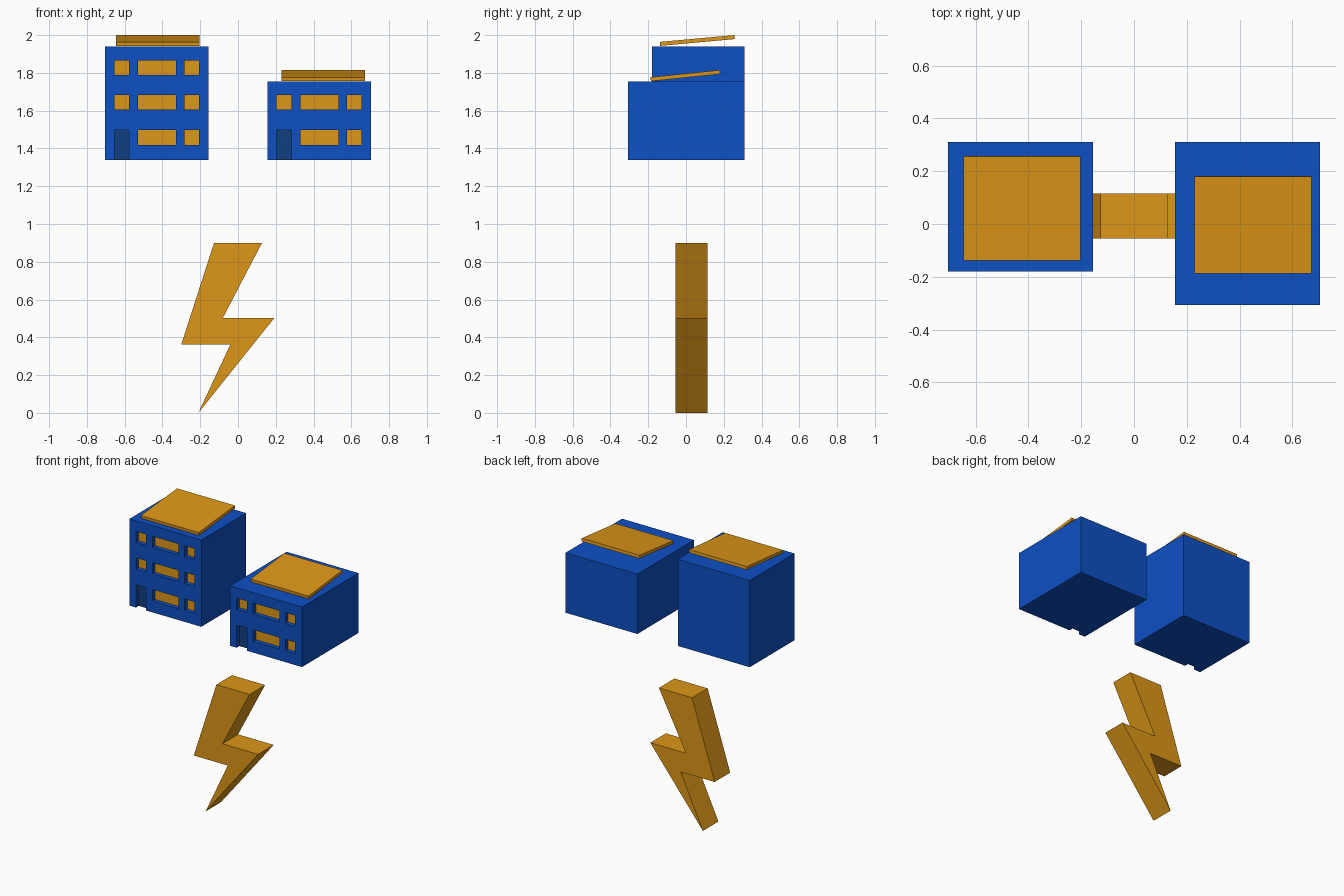
import bpy, bmesh, math
from mathutils import Matrix, Vector

if "Cube" in bpy.data.objects:
    bpy.data.objects.remove(bpy.data.objects["Cube"])


def material(name, color):
    m = bpy.data.materials.new(name)
    m.diffuse_color = (*color, 1)
    m.use_nodes = True
    m.node_tree.nodes["Principled BSDF"].inputs["Base Color"].default_value = m.diffuse_color
    return m


BLUE = material("blue", (0.004, 0.08, 0.55))
ORANGE = material("orange", (0.73, 0.31, 0.009))
DARK = material("dark_blue", (0.005, 0.05, 0.22))


def boxes(name, extents, mat):
    """One object made of boxes, each given as (x0, x1, y0, y1, z0, z1)."""
    bm = bmesh.new()
    for x0, x1, y0, y1, z0, z1 in extents:
        m = Matrix.Translation(((x0 + x1) / 2, (y0 + y1) / 2, (z0 + z1) / 2))
        bmesh.ops.create_cube(bm, size=1, matrix=m @ Matrix.Diagonal((x1 - x0, y1 - y0, z1 - z0, 1)))
    return finish(name, bm, mat)


def finish(name, bm, mat):
    me = bpy.data.meshes.new(name)
    bm.to_mesh(me)
    bm.free()
    me.materials.append(mat)
    ob = bpy.data.objects.new(name, me)
    bpy.context.collection.objects.link(ob)
    return ob


BASE = 1.34
RECESS, PANE = 0.03, 0.01
COLUMNS = [(0.05, 0.127), (0.175, 0.376), (0.422, 0.498)]
ROWS = [(1.418, 1.498), (1.606, 1.683), (1.79, 1.866)]


def building(side, x, y0, y1, top, floors, roof_x, roof_y, roof_z, tilt):
    # Openings: the lower left one is a door reaching the base
    door = (*COLUMNS[0], BASE, ROWS[0][1])
    windows = [(*c, *r) for i, r in enumerate(ROWS[:floors])
               for j, c in enumerate(COLUMNS) if (i, j) != (0, 0)]

    # Walls with recessed openings
    walls = boxes(side + "_building_walls", [(x, x + 0.55, y0, y1, BASE, top)], BLUE)
    depth = y0 + RECESS + PANE
    cuts = [(x + a, x + b, y0 - 0.1, depth, c, d) for a, b, c, d in windows]
    cuts.append((x + door[0], x + door[1], y0 - 0.1, depth, BASE - 0.1, door[3]))
    cutter = boxes(side + "_opening_cutter", cuts, BLUE)
    mod = walls.modifiers.new("openings", 'BOOLEAN')
    mod.operation, mod.solver, mod.object = 'DIFFERENCE', 'EXACT', cutter
    bpy.context.view_layer.update()
    walls.data = bpy.data.meshes.new_from_object(
        walls.evaluated_get(bpy.context.evaluated_depsgraph_get()))
    walls.modifiers.clear()
    bpy.data.objects.remove(cutter)

    # Window panes and door set at the back of the recesses
    pane = lambda o: (x + o[0], x + o[1], y0 + RECESS, depth, o[2], o[3])
    boxes(side + "_windows", [pane(w) for w in windows], ORANGE)
    boxes(side + "_door", [pane(door)], DARK)

    # Tilted roof panel, pivoting on its lower front edge
    panel = boxes(side + "_roof_panel", [(0, 0.443, 0, roof_y[1] - roof_y[0], 0, 0.021)], ORANGE)
    panel.location = Vector((roof_x, roof_y[0], roof_z))
    panel.rotation_euler.x = math.radians(tilt)


building("left", -0.705, -0.18, 0.31, 1.94, 3, -0.646, (-0.137, 0.26), 1.943, 5.2)
building("right", 0.155, -0.307, 0.31, 1.755, 2, 0.229, (-0.186, 0.184), 1.756, 5.9)

# Lightning bolt: extruded outline
outline = [(-0.127, 0.90), (-0.30, 0.363), (-0.04, 0.363), (-0.21, 0.0),
           (0.193, 0.503), (-0.08, 0.503), (0.127, 0.90)]
bm = bmesh.new()
face = bm.faces.new([bm.verts.new((px, -0.055, pz)) for px, pz in outline])
ext = bmesh.ops.extrude_face_region(bm, geom=[face], use_keep_orig=True)
bmesh.ops.translate(bm, vec=(0, 0.17, 0),
                    verts=[v for v in ext["geom"] if isinstance(v, bmesh.types.BMVert)])
bmesh.ops.recalc_face_normals(bm, faces=bm.faces)
finish("lightning_bolt", bm, ORANGE)
